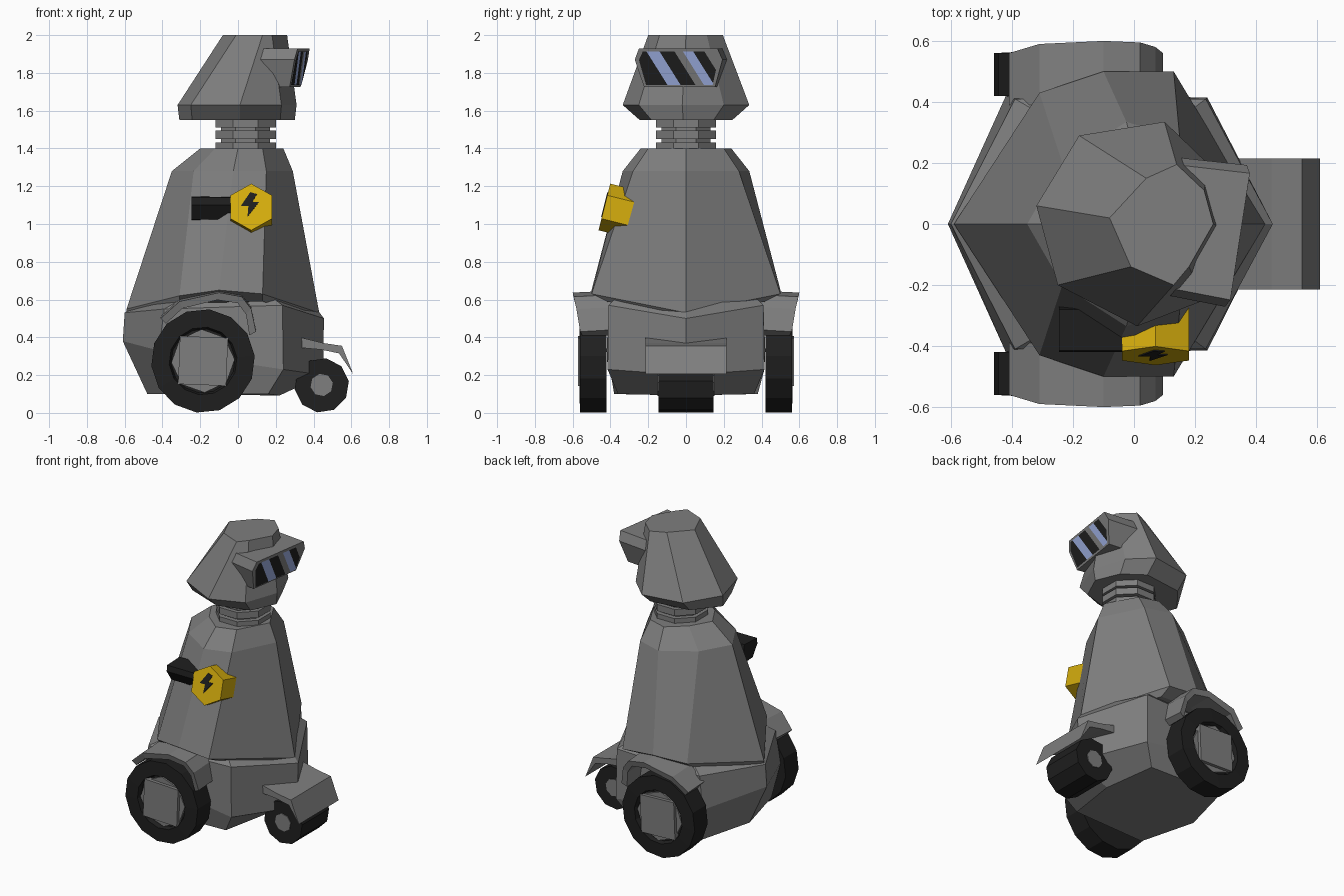
import bpy, bmesh, math
from mathutils import Vector, Matrix

if "Cube" in bpy.data.objects:
    bpy.data.objects.remove(bpy.data.objects["Cube"])


def mat(name, rgb):
    m = bpy.data.materials.new(name)
    m.diffuse_color = (*rgb, 1)
    m.use_nodes = True
    m.node_tree.nodes["Principled BSDF"].inputs["Base Color"].default_value = m.diffuse_color
    return m


GREY = mat("grey metal", (0.21, 0.21, 0.21))
BLACK = mat("black rubber", (0.014, 0.014, 0.014))
YELLOW = mat("yellow paint", (0.68, 0.43, 0.004))
BLUE = mat("blue glass", (0.34, 0.43, 0.76))


def finish(name, bm, *mats):
    bmesh.ops.recalc_face_normals(bm, faces=bm.faces)
    me = bpy.data.meshes.new(name)
    bm.to_mesh(me)
    bm.free()
    for m in mats:
        me.materials.append(m)
    ob = bpy.data.objects.new(name, me)
    bpy.context.collection.objects.link(ob)
    return ob


def loft(name, rings, m):
    """Closed skin through rings of equal point count."""
    bm = bmesh.new()
    vs = [[bm.verts.new(p) for p in r] for r in rings]
    n = len(vs[0])
    for a, b in zip(vs, vs[1:]):
        for i in range(n):
            j = (i + 1) % n
            bm.faces.new((a[i], a[j], b[j], b[i]))
    bm.faces.new(vs[0])
    bm.faces.new(vs[-1])
    return finish(name, bm, m)


def mirror_ring(half):
    """Half outline from back to front, mirrored over y."""
    return half + [(x, -y, z) for x, y, z in half[-2:0:-1]]


def disc(cx, cz, r, y, n, turn=0.0):
    return [(cx + r * math.cos(2 * math.pi * i / n + turn), y,
             cz + r * math.sin(2 * math.pi * i / n + turn)) for i in range(n)]


# Lower body, a tapered tub with a chamfered nose, its top hidden in the skirt
loft("lower_body", [mirror_ring(h) for h in (
    [(-.48, 0, .1), (-.38, .38, .1), (.16, .36, .1), (.22, 0, .092)],
    [(-.61, 0, .38), (-.42, .42, .33), (.24, .415, .23), (.45, 0, .2)],
    [(-.6, 0, .53), (-.39, .41, .55), (.235, .41, .57), (.455, 0, .5)],
    [(-.5, 0, .6), (-.27, .34, .62), (.17, .36, .62), (.38, 0, .6)])], GREY)

# Upper body, a faceted skirt
loft("upper_body", [mirror_ring(h) for h in (
    [(-.59, 0, .52), (-.31, .39, .58), (-.1, .42, .6), (.13, .42, .59), (.43, 0, .5)],
    [(-.59, 0, .55), (-.31, .43, .62), (-.1, .5, .65), (.13, .5, .63), (.43, 0, .53)],
    [(-.35, 0, 1.28), (-.235, .2, 1.28), (-.025, .335, 1.28), (.15, .28, 1.28), (.29, 0, 1.28)],
    [(-.2, 0, 1.4), (-.12, .14, 1.4), (0, .24, 1.4), (.13, .2, 1.4), (.24, 0, 1.4)])], GREY)

# Neck, stacked rings in one stepped profile
steps = [(.16, 1.39), (.16, 1.432), (.13, 1.432), (.13, 1.45), (.16, 1.45), (.16, 1.495),
         (.13, 1.495), (.13, 1.51), (.16, 1.51), (.16, 1.56)]
loft("neck", [[(.04 + r / .924 * math.cos(math.pi * (i + .5) / 4),
                r / .924 * math.sin(math.pi * (i + .5) / 4), z) for i in range(8)]
              for r, z in steps], GREY)

# Head
brim = [(-.32, .06), (-.18, .29), (.1, .335), (.24, .2), (.31, -.02), (.23, -.25),
        (.01, -.335), (-.25, -.2)]
crown = [(-.08, .02), (.04, .15), (.14, .195), (.23, .11), (.26, 0), (.18, -.14),
         (.13, -.2), (-.01, -.14)]
loft("head", [[(x * .97, y * .73, 1.55) for x, y in brim],
              [(x, y, 1.63) for x, y in brim],
              [(x, y, 2.0) for x, y in crown]], GREY)


# Visor, turned slightly to the side; s is sideways, d is forward
def visor(s, z, d):
    return Matrix.Rotation(-.152, 3, 'Z') @ Vector((d, s + .012, z))


def front(z):
    return .305 + (z - 1.73) * .225


frame = [(-.21, 1.93), (.21, 1.93), (.235, 1.87), (.19, 1.725), (-.19, 1.725), (-.235, 1.87)]
loft("visor_hood", [[visor(s * .95, z, .07) for s, z in frame],
                    [visor(s, z, front(z)) for s, z in frame]], GREY)

# Visor glass, cut into slanted stripes
bm = bmesh.new()
bm.faces.new([bm.verts.new((s, 0, z)) for s, z in
              [(-.19, 1.913), (.19, 1.913), (.212, 1.868), (.178, 1.735), (-.178, 1.735), (-.212, 1.868)]])
cuts = [-.12, -.05, .03, .075, .13, .19]
order = [0, 1, 0, 2, 1, 0, 2]
for c in cuts:
    bmesh.ops.bisect_plane(bm, geom=bm.verts[:] + bm.edges[:] + bm.faces[:],
                           plane_co=(c, 0, 1.83), plane_no=(1, 0, .6))
for f in bm.faces:
    p = f.calc_center_median()
    u = p.x + .6 * (p.z - 1.83)
    f.material_index = order[sum(u > c for c in cuts)]
for v in bm.verts:
    v.co = visor(v.co.x, v.co.z, front(v.co.z) + .004)
glass = finish("visor_glass", bm, BLACK, BLUE, GREY)
if glass.data.polygons[0].normal.x < 0:
    glass.data.flip_normals()

# Side badge: local plane lies on the sloping flank
out, up = Vector((0, -.97, .243)), Vector((0, .243, .97))
base = Vector((.07, -.432, 1.09))


def on_badge(a, b, d):
    return base + Vector((a, 0, 0)) + up * b + out * d


hexa = [(.127 * math.sin(i * math.pi / 3), .127 * math.cos(i * math.pi / 3)) for i in range(6)]
loft("hexagon_badge", [[on_badge(a, b, d) for a, b in hexa] for d in (-.16, 0)], YELLOW)
bolt = [(-.005, .07), (-.055, -.005), (-.015, -.005), (-.02, -.065),
        (.04, .015), (.005, .015), (.03, .06)]
loft("bolt_plate", [[on_badge(a, b + .01, d) for a, b in bolt] for d in (-.002, .004)], BLACK)
wedge = [(-.28, 1.145), (-.415, 1.14), (-.42, 1.1), (-.37, 1.025), (-.26, 1.02)]
loft("badge_bracket", [[(x, y, z) for y, z in wedge] for x in (-.245, -.03)], BLACK)

# Big wheels and their fenders, one per side
for side, tag in ((-1, "left"), (1, "right")):
    cx, cz = -.185, .275
    loft("tyre_" + tag, [disc(cx, cz, r, side * y, 14, .1) for r, y in
                         ((.275, .42), (.275, .56), (.18, .565), (.17, .535))], BLACK)
    loft("hub_" + tag, [disc(cx, cz, .168, side * .5, 8, .05),
                        disc(cx, cz, .168, side * .55, 8, .05)], GREY)
    loft("hub_cap_" + tag, [disc(cx, cz, .18, side * .53, 4, math.pi / 4 - .04),
                            disc(cx, cz, .18, side * .572, 4, math.pi / 4 - .04)], GREY)
    path = [(-.41, .5, .56), (-.31, .59, .59), (-.1, .637, .6), (.02, .615, .595),
            (.07, .55, .58), (.095, .43, .56)]
    rings = []
    for x, z, y in path:
        k = Vector((x - cx, z - cz)).normalized() * .04
        rings.append([(x, side * .39, z + .01), (x, side * y, z),
                      (x - k.x, side * (y - .01), z - k.y), (x - k.x, side * .39, z - k.y)])
    loft("fender_" + tag, rings, GREY)

# Front wheel
loft("front_tyre", [disc(.443, .146, .145, y, 10, .15) for y in (-.145, .145)], BLACK)
loft("front_hub", [disc(.443, .148, .06, y, 8, .2) for y in (-.15, .15)], GREY)

# Front fender
arch = [(.33, .4), (.45, .37), (.55, .355), (.61, .205), (.535, .315), (.44, .335), (.33, .345)]
loft("front_fender", [[(x, y, z) for x, z in arch] for y in (-.215, .215)], GREY)
